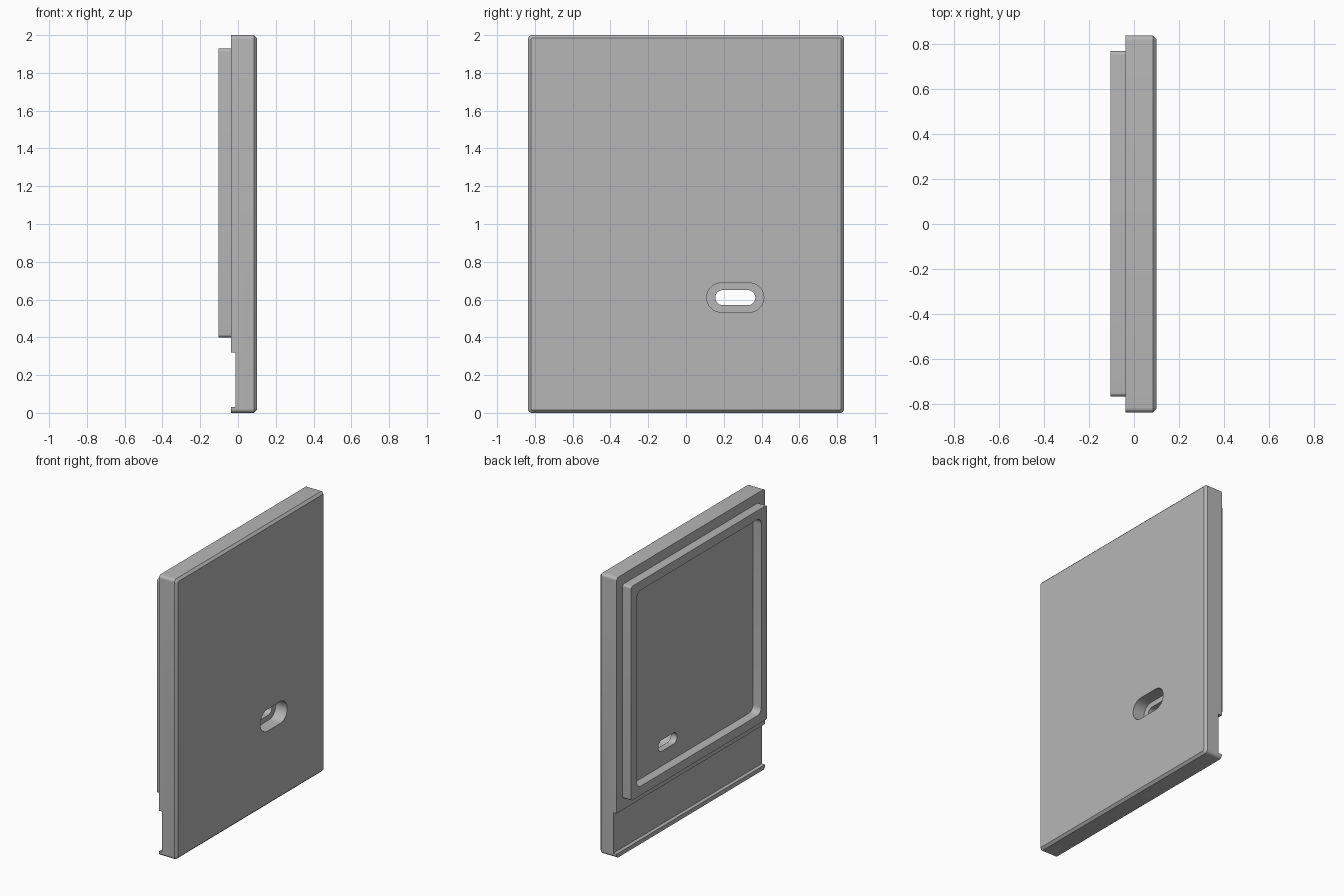
import bpy, bmesh, math

cube = bpy.data.objects.get("Cube")
if cube:
    bpy.data.objects.remove(cube, do_unlink=True)

grey = bpy.data.materials.new("plain grey")
grey.use_nodes = True
grey.diffuse_color = (0.47, 0.47, 0.47, 1)
grey.node_tree.nodes["Principled BSDF"].inputs["Base Color"].default_value = grey.diffuse_color


def rounded(y0, y1, z0, z1, r, steps=8):
    """Outline of a rounded rectangle in the YZ plane."""
    centres = [(y1 - r, z1 - r), (y0 + r, z1 - r), (y0 + r, z0 + r), (y1 - r, z0 + r)]
    points = []
    for k, (cy, cz) in enumerate(centres):
        for i in range(steps + 1):
            a = math.pi / 2 * (k + i / steps)
            points.append((cy + r * math.cos(a), cz + r * math.sin(a)))
    return points


def loft(name, sections, closed=False):
    """Join (x, outline) sections; cap the ends, or close into a ring."""
    bm = bmesh.new()
    loops = [[bm.verts.new((x, y, z)) for y, z in outline] for x, outline in sections]
    pairs = list(zip(loops, loops[1:]))
    if closed:
        pairs.append((loops[-1], loops[0]))
    for a, b in pairs:
        for i in range(len(a)):
            j = (i + 1) % len(a)
            bm.faces.new((a[i], a[j], b[j], b[i]))
    if not closed:
        bm.faces.new(loops[0])
        bm.faces.new(loops[-1])
    bmesh.ops.recalc_face_normals(bm, faces=bm.faces)
    mesh = bpy.data.meshes.new(name)
    bm.to_mesh(mesh)
    bm.free()
    mesh.materials.append(grey)
    obj = bpy.data.objects.new(name, mesh)
    bpy.context.collection.objects.link(obj)
    return obj


def smooth(obj):
    bpy.ops.object.select_all(action="DESELECT")
    obj.select_set(True)
    bpy.context.view_layer.objects.active = obj
    bpy.ops.object.shade_smooth_by_angle(angle=math.radians(30))


def cut(obj, cutter):
    bpy.context.view_layer.objects.active = obj
    mod = obj.modifiers.new("cut", "BOOLEAN")
    mod.operation = "DIFFERENCE"
    mod.solver = "EXACT"
    mod.object = cutter
    bpy.ops.object.modifier_apply(modifier=mod.name)
    bpy.data.objects.remove(cutter, do_unlink=True)


# Main panel with a chamfered outer face
back, face, chamfer = -0.038, 0.1, 0.016
edge = rounded(-0.837, 0.837, 0, 2, 0.022)
inner = rounded(-0.837 + chamfer, 0.837 - chamfer, chamfer, 2 - chamfer, 0.01)
panel = loft("panel", [(back, edge), (face - chamfer, edge), (face, inner)])

# Full-width step across the lower back, leaving a lip at the bottom
step = rounded(-1, 1, 0.03, 0.32, 0.002, 1)
cut(panel, loft("step_cutter", [(-0.2, step), (-0.012, step)]))

# Counterbored slot
wide = rounded(0.11, 0.412, 0.533, 0.688, 0.077)
narrow = rounded(0.155, 0.367, 0.57, 0.65, 0.0399)
cut(panel, loft("counterbore_cutter", [(0.01, wide), (0.2, wide)]))
cut(panel, loft("slot_cutter", [(-0.2, narrow), (0.2, narrow)]))
smooth(panel)

# Raised rim on the back
front, root, wall = -0.104, -0.03, 0.065
y0, y1, z0, z1 = -0.765, 0.768, 0.4, 1.928
outer = rounded(y0, y1, z0, z1, 0.016)
hollow = rounded(y0 + wall, y1 - wall, z0 + wall, z1 - wall, 0.045)
rim = loft("back_rim", [(front, outer), (root, outer), (root, hollow), (front, hollow)], closed=True)
smooth(rim)
